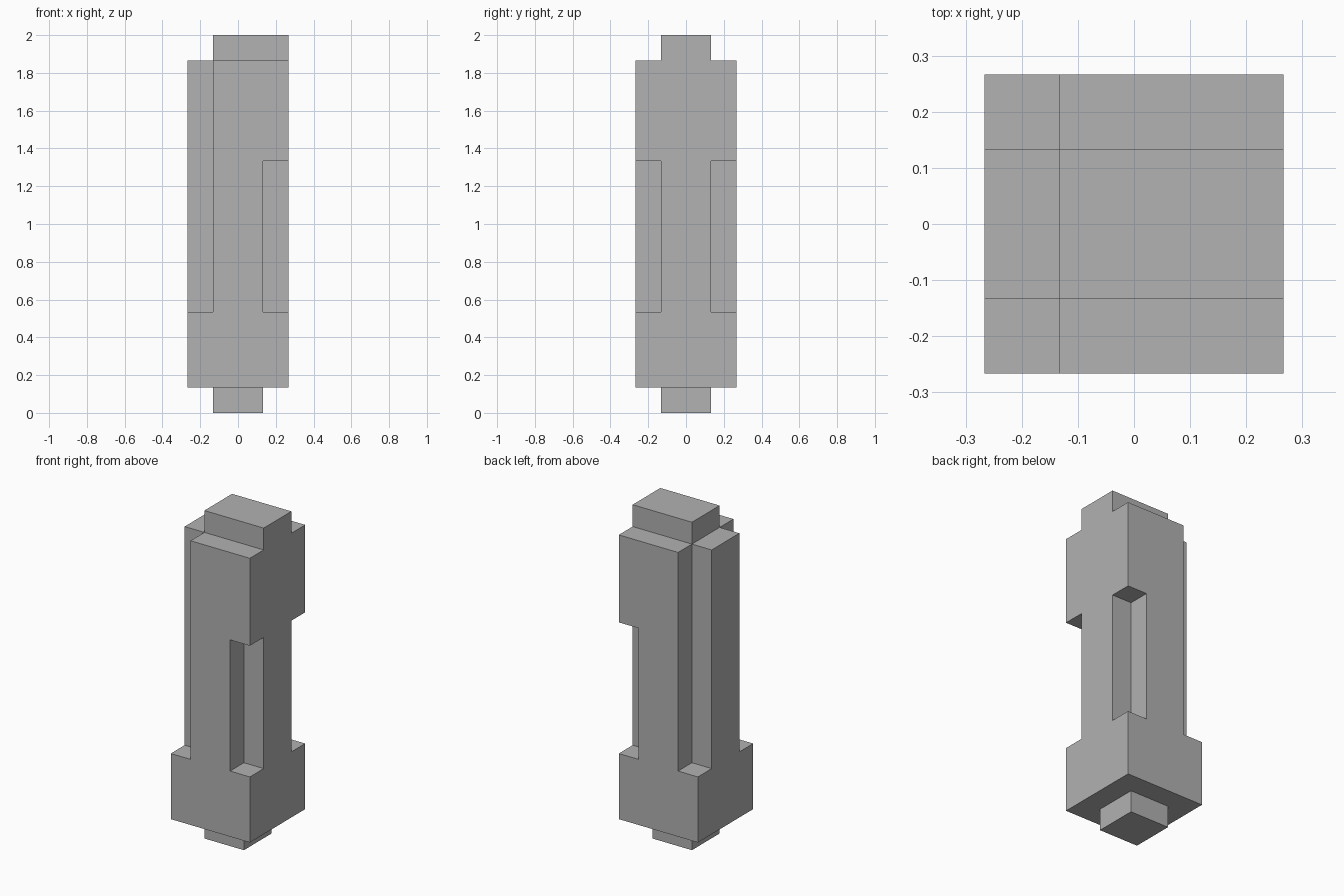
import bpy, bmesh, math
from mathutils import Vector

old = bpy.data.objects.get("Cube")
if old:
    bpy.data.objects.remove(old, do_unlink=True)

U = 2 / 15  # grid module: the pillar is 4 x 4 x 15 modules

grey = bpy.data.materials.new("plain_grey")
grey.use_nodes = True
colour = (0.445, 0.445, 0.445, 1)
grey.diffuse_color = colour
grey.node_tree.nodes["Principled BSDF"].inputs["Base Color"].default_value = colour


def box(name, low, high):
    """Box between two corners given in modules."""
    low, high = Vector(low) * U, Vector(high) * U
    bm = bmesh.new()
    bmesh.ops.create_cube(bm, size=1)
    for v in bm.verts:
        v.co = (low + high) / 2 + v.co * (high - low)
    mesh = bpy.data.meshes.new(name)
    bm.to_mesh(mesh)
    bm.free()
    mesh.materials.append(grey)
    obj = bpy.data.objects.new(name, mesh)
    bpy.context.scene.collection.objects.link(obj)
    return obj


def combine(target, tool, operation):
    """Apply a boolean and remove the tool object."""
    mod = target.modifiers.new("shape", 'BOOLEAN')
    mod.operation = operation
    mod.solver = 'EXACT'
    mod.object = tool
    bpy.context.view_layer.update()
    graph = bpy.context.evaluated_depsgraph_get()
    mesh = bpy.data.meshes.new_from_object(target.evaluated_get(graph))
    target.modifiers.clear()
    target.data = mesh
    bpy.data.objects.remove(tool, do_unlink=True)


# Square shaft
pillar = box("pillar", (-2, -2, 1), (2, 2, 14))

# Corner slots: closed above on the +x side, open to the top on the -x side
for side, top in ((1, 10), (-1, 16)):
    for face in (1, -1):
        xs = sorted((side, side * 3))
        ys = sorted((face, face * 3))
        slot = box("slot_cutter", (xs[0], ys[0], 4), (xs[1], ys[1], top))
        combine(pillar, slot, 'DIFFERENCE')

# Cap flush with the +x side, and the centred foot peg
combine(pillar, box("cap", (-1, -1, 14), (2, 1, 15)), 'UNION')
combine(pillar, box("foot_peg", (-1, -1, 0), (1, 1, 1)), 'UNION')

# Merge coplanar faces into clean flat sides
bm = bmesh.new()
bm.from_mesh(pillar.data)
bmesh.ops.remove_doubles(bm, verts=bm.verts, dist=0.0005)
bmesh.ops.dissolve_limit(bm, angle_limit=math.radians(1), verts=bm.verts, edges=bm.edges)
bmesh.ops.recalc_face_normals(bm, faces=bm.faces)
for f in bm.faces:
    f.smooth = False
    f.material_index = 0
bm.to_mesh(pillar.data)
bm.free()
pillar.data.name = "pillar"
